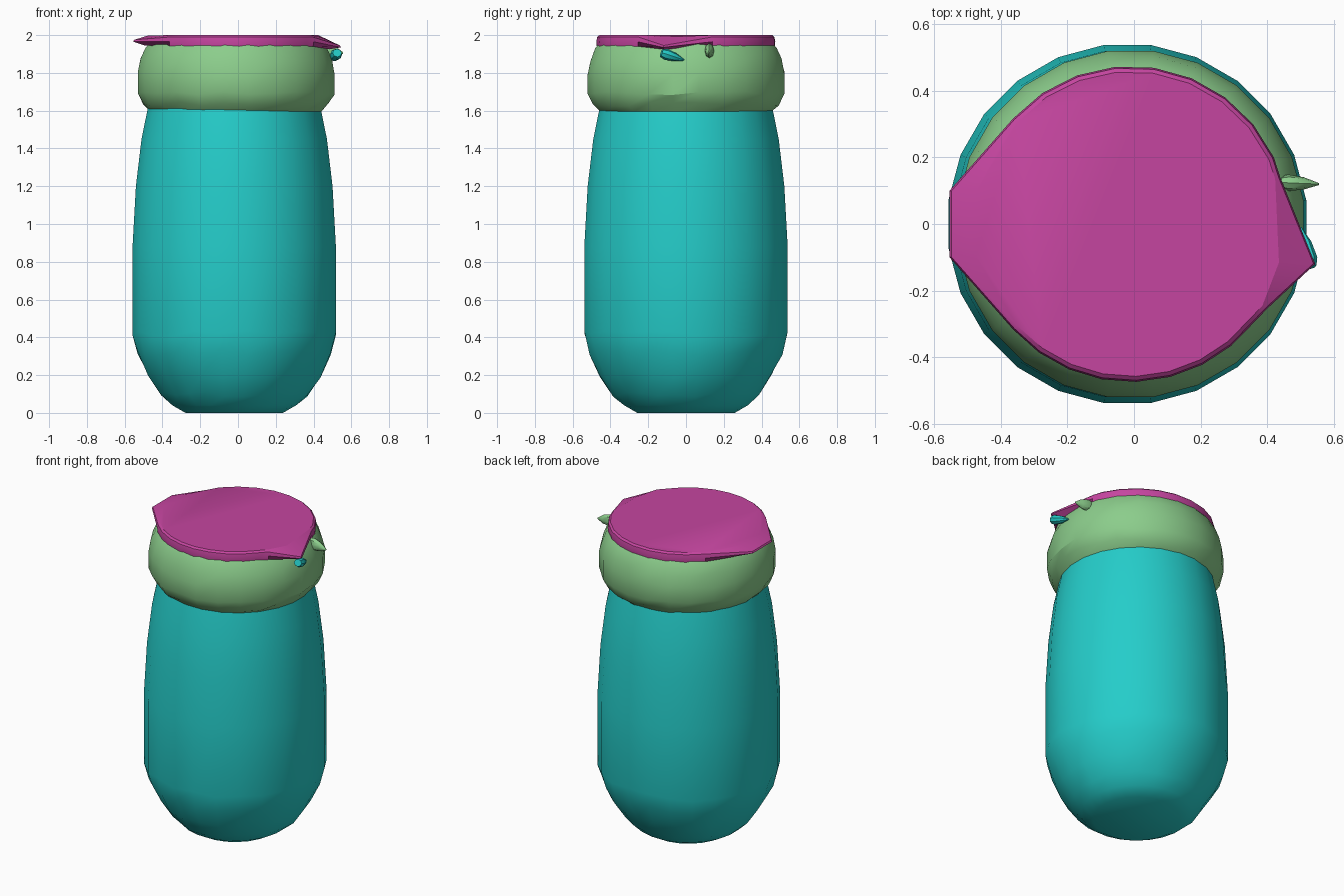
import bpy, bmesh, math, random
from mathutils import Vector

random.seed(4)
if "Cube" in bpy.data.objects:
    bpy.data.objects.remove(bpy.data.objects["Cube"], do_unlink=True)


def material(name, rgb):
    m = bpy.data.materials.new(name)
    m.use_nodes = True
    m.diffuse_color = (*rgb, 1)
    m.node_tree.nodes["Principled BSDF"].inputs["Base Color"].default_value = (*rgb, 1)
    return m


teal = material("teal", (0.018, 0.61, 0.59))
green = material("soft green", (0.26, 0.61, 0.26))
pink = material("magenta", (0.56, 0.06, 0.35))


def loft(name, rings, mat, angle=30):
    """Skin a stack of equal-length rings and cap both ends."""
    bm = bmesh.new()
    loops = [[bm.verts.new(p) for p in ring] for ring in rings]
    n = len(loops[0])
    for a, b in zip(loops, loops[1:]):
        for i in range(n):
            j = (i + 1) % n
            bm.faces.new((a[i], a[j], b[j], b[i]))
    bm.faces.new(loops[0][::-1])
    bm.faces.new(loops[-1])
    bmesh.ops.recalc_face_normals(bm, faces=bm.faces[:])
    mesh = bpy.data.meshes.new(name)
    bm.to_mesh(mesh)
    bm.free()
    mesh.materials.append(mat)
    obj = bpy.data.objects.new(name, mesh)
    bpy.context.collection.objects.link(obj)
    bpy.ops.object.select_all(action="DESELECT")
    obj.select_set(True)
    bpy.context.view_layer.objects.active = obj
    bpy.ops.object.shade_smooth_by_angle(angle=math.radians(angle))
    return obj


def ring(r, z, cx, wobble=0.0, n=24):
    pts = []
    for i in range(n):
        a = (i + 0.5) * math.tau / n
        pts.append((cx + r * math.cos(a), r * math.sin(a),
                    z + random.uniform(-wobble, wobble)))
    return pts


# Jar body: rounded base, straight belly, tapering shoulders
body = [(0.26, 0), (0.33, 0.04), (0.39, 0.1), (0.46, 0.2), (0.515, 0.32),
        (0.543, 0.42), (0.543, 0.88), (0.525, 1.2), (0.495, 1.45), (0.46, 1.62)]
loft("jar_body", [ring(r, z, -0.02, 0.015 if 0.05 < z < 0.45 else 0) for r, z in body], teal)

# Collar band under the lid
collar = [(0.455, 1.595), (0.495, 1.635), (0.525, 1.69), (0.525, 1.8),
          (0.51, 1.87), (0.485, 1.93), (0.465, 1.955)]
loft("collar", [ring(r, z, -0.01, 0.012 if 1.62 < z < 1.9 else 0) for r, z in collar], green)


# Lid: a disc pulled out to a blunt lip on the left and a drooping spout on the right
def lid_outline():
    right = [(0.44, 0.14), (0.545, -0.12), (0.40, -0.255)]
    left = [(-0.555, -0.1), (-0.555, 0.1)]

    def arc(start, end, steps):
        for i in range(steps):
            a = math.radians(start + (end - start) * i / (steps - 1))
            yield (-0.01 + 0.475 * math.cos(a), 0.475 * math.sin(a))
    return (right[:1] + list(arc(25, 138, 9)) + left[::-1]
            + list(arc(222, 322, 9)) + right[:0:-1])


def lid_ring(z, scale, lip_z, spout_z, lip_in=0.0, spout_in=0.0):
    pts = []
    for x, y in lid_outline():
        h, dx = z, 0
        if x < -0.54:
            h, dx = lip_z, lip_in
        elif x > 0.53:
            h, dx = spout_z, -spout_in
        pts.append((x * scale + dx, y * scale, h))
    return pts


loft("lid", [
    lid_ring(1.94, 0.995, 1.945, 1.925, 0.06, 0.06),
    lid_ring(1.965, 1.0, 1.965, 1.935),
    lid_ring(1.99, 0.99, 1.975, 1.945, 0.0, 0.0),
    lid_ring(2.0, 0.965, 1.998, 1.99, 0.06, 0.09),
], pink, 25)


# Small pointed studs on the right of the collar
def spike(name, base, tip, wide, tall, mat):
    base, tip = Vector(base), Vector(tip)
    axis = (tip - base).normalized()
    side = axis.cross(Vector((0, 0, 1))).normalized()
    up = side.cross(axis)
    rings = []
    for t, s in ((0, 0.75), (0.2, 1), (0.6, 0.75), (1, 0.12)):
        c = base.lerp(tip, t)
        rings.append([c + side * wide * s * math.cos(k * math.tau / 8)
                      + up * tall * s * math.sin(k * math.tau / 8) for k in range(8)])
    loft(name, rings, mat, 40)


spike("teal_stud", (0.525, -0.13, 1.906), (0.5, -0.01, 1.868), 0.032, 0.03, teal)
spike("green_stud", (0.44, 0.125, 1.92), (0.556, 0.12, 1.905), 0.025, 0.04, green)
